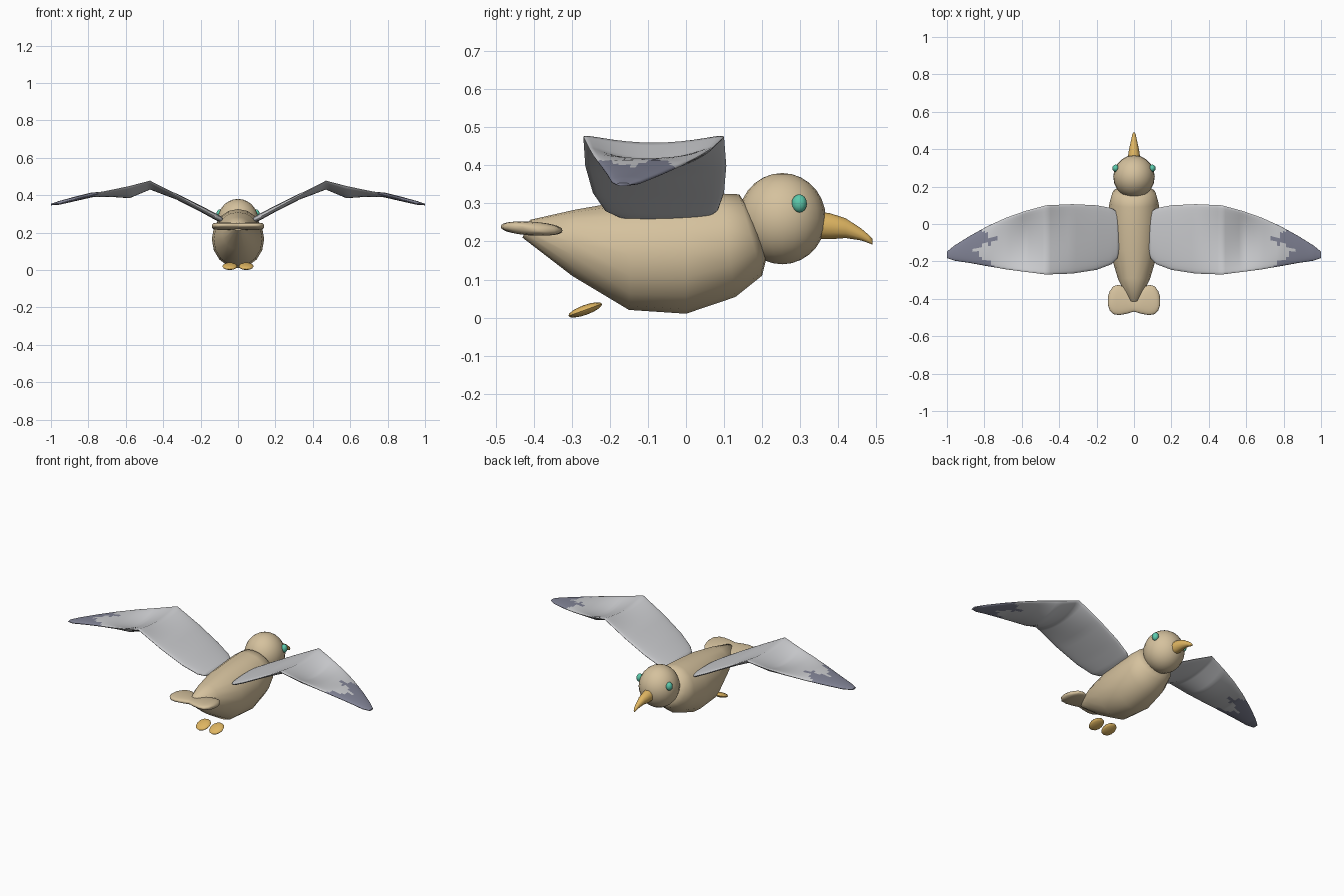
import bpy
import bmesh
import math
from mathutils import Vector

if "Cube" in bpy.data.objects:
    bpy.data.objects.remove(bpy.data.objects["Cube"])


def material(name, rgb):
    m = bpy.data.materials.new(name)
    col = [(c / 255) ** 2.2 for c in rgb] + [1]
    m.diffuse_color = col
    m.use_nodes = True
    m.node_tree.nodes["Principled BSDF"].inputs["Base Color"].default_value = col
    return m


TAN = material("tan plumage", (212, 192, 156))
GREY = material("pale grey wing", (202, 203, 206))
DARK = material("slate wing tip", (128, 130, 148))
GOLD = material("golden beak", (222, 180, 98))
TEAL = material("teal eye", (92, 200, 170))


def finish(obj, mats, mirror=False, angle=60):
    for m in mats:
        obj.data.materials.append(m)
    if mirror:
        mod = obj.modifiers.new("mirror", 'MIRROR')
        mod.use_clip = False
        mod.use_mirror_merge = False
    bpy.ops.object.select_all(action='DESELECT')
    obj.select_set(True)
    bpy.context.view_layer.objects.active = obj
    bpy.ops.object.shade_smooth_by_angle(angle=math.radians(angle))
    return obj


def loft(name, rings):
    """Skin a row of closed rings and cap both ends."""
    bm = bmesh.new()
    rows = [[bm.verts.new(p) for p in ring] for ring in rings]
    n = len(rows[0])
    for a, b in zip(rows, rows[1:]):
        for i in range(n):
            j = (i + 1) % n
            bm.faces.new((a[i], a[j], b[j], b[i]))
    bm.faces.new(rows[0])
    bm.faces.new(rows[-1])
    bmesh.ops.recalc_face_normals(bm, faces=bm.faces)
    me = bpy.data.meshes.new(name)
    bm.to_mesh(me)
    bm.free()
    obj = bpy.data.objects.new(name, me)
    bpy.context.collection.objects.link(obj)
    return obj


def oval(top, bottom, half_width, n=16):
    """Ring around the long axis, from a top and a bottom point (y, z)."""
    top, bottom = Vector((0, *top)), Vector((0, *bottom))
    mid, up = (top + bottom) / 2, (top - bottom) / 2
    ring = []
    for i in range(n):
        t = math.tau * i / n
        ring.append(mid + up * math.cos(t) + Vector((half_width * math.sin(t), 0, 0)))
    return ring


def blade(x, lead, trail, z, thick, sag=0, tilt=0, n=32):
    """Thin aerofoil ring across the chord, sagging in the middle."""
    ring = []
    yc, hw = (lead + trail) / 2, (lead - trail) / 2
    for i in range(n):
        t = math.tau * i / n
        c, s = math.cos(t), math.sin(t)
        h = math.copysign(abs(s) ** 0.8, s) * thick
        ring.append((x, yc + hw * c, z + h - sag * s * s + tilt * c))
    return ring


def refine(sections, steps):
    out = []
    for a, b in zip(sections, sections[1:]):
        for k in range(steps):
            out.append([p + (q - p) * k / steps for p, q in zip(a, b)])
    return out + [sections[-1]]


def ball(name, loc, scale, mat, tilt=0, mirror=False, segs=16, rings=10):
    me = bpy.data.meshes.new(name)
    bm = bmesh.new()
    bmesh.ops.create_uvsphere(bm, u_segments=segs, v_segments=rings, radius=1)
    bmesh.ops.scale(bm, vec=scale, verts=bm.verts)
    for v in bm.verts:
        y, z = v.co.y, v.co.z
        v.co.y = y * math.cos(tilt) - z * math.sin(tilt)
        v.co.z = y * math.sin(tilt) + z * math.cos(tilt)
    bmesh.ops.translate(bm, vec=loc, verts=bm.verts)
    bm.to_mesh(me)
    bm.free()
    obj = bpy.data.objects.new(name, me)
    bpy.context.collection.objects.link(obj)
    return finish(obj, [mat], mirror)


# Body: plump hull, tapered toward the tail
body = loft("body", [oval(*s) for s in [
    ((-.41, .257), (-.43, .21), .025),
    ((-.29, .284), (-.30, .11), .085),
    ((-.14, .31), (-.15, .02), .13),
    ((0, .32), (0, .01), .14),
    ((.09, .326), (.13, .054), .132),
    ((.14, .324), (.2, .11), .115),
    ((.17, .28), (.21, .15), .08)]])
finish(body, [TAN])

# Head, eyes and beak
ball("head", (0, .253, .26), (.111, .115, .12), TAN, segs=20, rings=14)
ball("eyes", (.098, .298, .3), (.018, .02, .024), TEAL, mirror=True, segs=12, rings=8)
beak = loft("beak", [oval((y, z + h), (y, z - h), w, 12) for y, z, w, h in [
    (.34, .243, .034, .037),
    (.38, .24, .03, .034),
    (.42, .235, .022, .026),
    (.46, .219, .013, .016),
    (.48, .207, .009, .011),
    (.49, .2, .004, .008)]])
finish(beak, [GOLD])

# Tail: two rounded lobes
tail = loft("tail", [blade(*s, tilt=-.005) for s in refine([
    (-.001, -.38, -.468, .234, .016),
    (.04, -.342, -.48, .234, .018),
    (.08, -.325, -.487, .234, .018),
    (.11, -.332, -.482, .234, .018),
    (.13, -.36, -.462, .234, .015),
    (.14, -.39, -.43, .234, .006)], 2)])
finish(tail, [TAN], mirror=True)

# Wings: raised to the wrist, then sloping down to dark tips
wing = loft("wings", [blade(*s) for s in refine([
    (.075, .02, -.13, .268, .006, 0),
    (.09, .065, -.185, .271, .016, 0),
    (.12, .085, -.215, .285, .018, 0),
    (.2, .1, -.245, .328, .017, 0),
    (.33, .106, -.265, .399, .016, .006),
    (.47, .1, -.27, .475, .015, .03),
    (.58, .07, -.256, .447, .015, .048),
    (.68, .035, -.243, .425, .014, .02),
    (.78, -.01, -.226, .402, .013, 0),
    (.88, -.065, -.208, .378, .012, 0),
    (.96, -.115, -.196, .358, .01, 0),
    (1, -.148, -.182, .35, .004, 0)], 6)])
for f in wing.data.polygons:
    x, y, z = f.center
    # ragged border of the dark tip
    edge = .8 - .05 * math.cos(math.tau * (y + .22) / .14) + .015 * math.sin(y * 260)
    f.material_index = int(x > edge)
finish(wing, [GREY, DARK], mirror=True)

# Feet trailing under the tail
ball("feet", (.044, -.265, .02), (.04, .047, .013), GOLD,
     tilt=math.radians(20), mirror=True, segs=12, rings=8)
